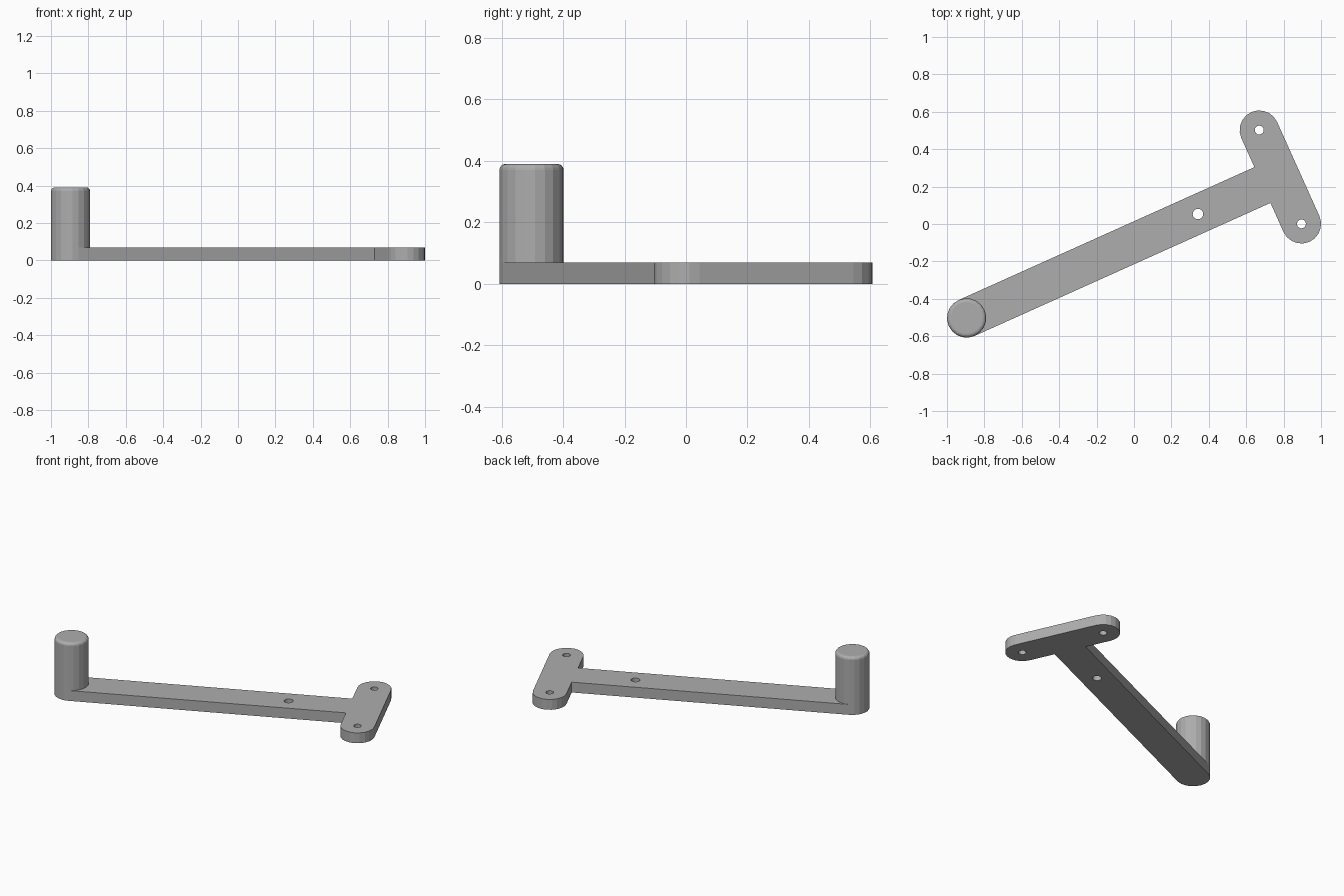
import bpy, bmesh
from math import sin, cos, pi, radians
from mathutils import Matrix

cube = bpy.data.objects.get("Cube")
if cube:
    bpy.data.objects.remove(cube, do_unlink=True)

# Main dimensions, measured along the arm from the handle axis
ANGLE = radians(24.2)
ORIGIN = (-0.895, -0.5025, 0)
RADIUS = 0.105
THICK = 0.07
ARM = 1.839
SPREAD = 0.275
HEIGHT = 0.39
SIDES = 20

grey = bpy.data.materials.new("plain_grey")
grey.use_nodes = True
grey.diffuse_color = (0.42, 0.42, 0.42, 1)
grey.node_tree.nodes["Principled BSDF"].inputs["Base Color"].default_value = grey.diffuse_color


def arc(cx, cy, r, start, end, steps):
    """Points on an arc, angles in half turns."""
    angles = [pi * (start + (end - start) * i / steps) for i in range(steps + 1)]
    return [(cx + r * cos(a), cy + r * sin(a)) for a in angles]


def add_loop(curve, points):
    spline = curve.splines.new("POLY")
    spline.points.add(len(points) - 1)
    for p, (x, y) in zip(spline.points, points):
        p.co = (x, y, 0, 1)
    spline.use_cyclic_u = True


# Flat T-shaped arm: rounded handle end, rounded crossbar, three through holes
curve = bpy.data.curves.new("arm_outline", "CURVE")
curve.dimensions = "2D"
curve.fill_mode = "BOTH"
curve.extrude = THICK / 2
inner = ARM - RADIUS
half = SIDES // 2
outline = (arc(0, 0, RADIUS, 0.5, 1.5, half)
           + [(inner, -RADIUS)]
           + arc(ARM, -SPREAD, RADIUS, 1, 2, half)
           + arc(ARM, SPREAD, RADIUS, 0, 1, half)
           + [(inner, RADIUS)])
add_loop(curve, outline)
for x, y, r in ((ARM, -SPREAD, 0.024), (ARM, SPREAD, 0.024), (1.356, 0, 0.028)):
    add_loop(curve, arc(x, y, r, 0, 2, 16)[:-1])

arm = bpy.data.objects.new("mounting_arm", curve)
bpy.context.collection.objects.link(arm)
arm.location = (ORIGIN[0], ORIGIN[1], THICK / 2)
arm.rotation_euler.z = ANGLE
bpy.ops.object.select_all(action="DESELECT")
arm.select_set(True)
bpy.context.view_layer.objects.active = arm
bpy.ops.object.convert(target="MESH")
arm = bpy.context.object
arm.name = "mounting_arm"
arm.data.materials.clear()
arm.data.materials.append(grey)

# Weld the caps to the walls
bm = bmesh.new()
bm.from_mesh(arm.data)
bmesh.ops.remove_doubles(bm, verts=bm.verts, dist=0.0001)
bmesh.ops.recalc_face_normals(bm, faces=bm.faces)
for f in bm.faces:
    f.smooth = False
bm.to_mesh(arm.data)
bm.free()

# Upright handle post with a rounded top rim
bm = bmesh.new()
bmesh.ops.create_cone(bm, cap_ends=True, segments=SIDES, radius1=RADIUS, radius2=RADIUS,
                      depth=HEIGHT - THICK,
                      matrix=Matrix.Translation((0, 0, (HEIGHT + THICK) / 2)))
rim = [e for e in bm.edges if all(v.co.z > HEIGHT - 0.001 for v in e.verts)]
bmesh.ops.bevel(bm, geom=rim, offset=0.02, segments=4, profile=0.5, affect="EDGES")
mesh = bpy.data.meshes.new("handle_post")
bm.to_mesh(mesh)
bm.free()
post = bpy.data.objects.new("handle_post", mesh)
post.location = ORIGIN
post.rotation_euler.z = ANGLE
mesh.materials.append(grey)
bpy.context.collection.objects.link(post)
